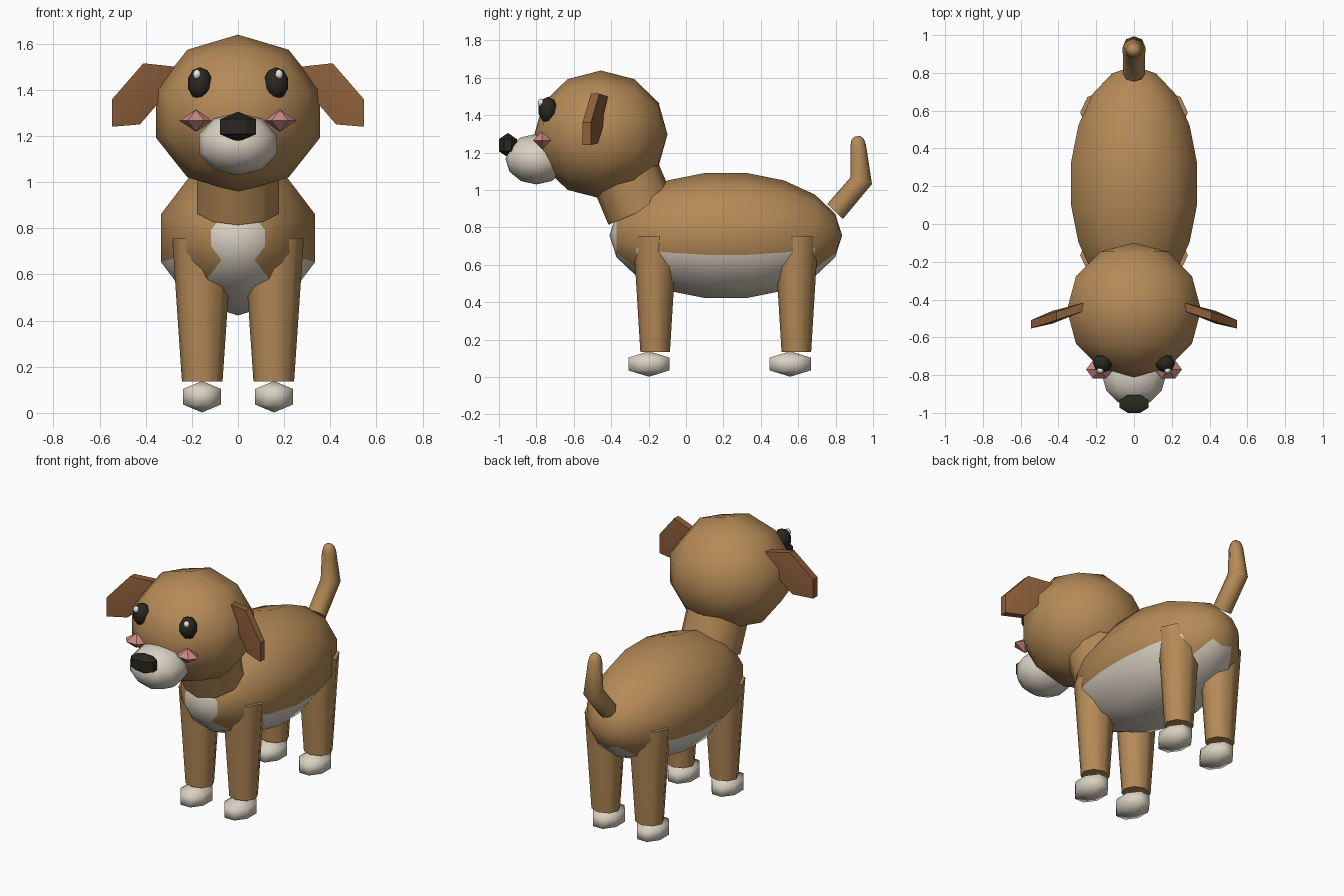
import bpy, bmesh, math
from mathutils import Matrix, Vector

if "Cube" in bpy.data.objects:
    bpy.data.objects.remove(bpy.data.objects["Cube"])


def material(name, rgb):
    m = bpy.data.materials.new(name)
    m.diffuse_color = (*rgb, 1)
    m.use_nodes = True
    m.node_tree.nodes["Principled BSDF"].inputs["Base Color"].default_value = m.diffuse_color
    return m


TAN = material("tan_fur", (0.46, 0.255, 0.095))
BROWN = material("brown_ear", (0.27, 0.115, 0.042))
CREAM = material("cream_fur", (0.70, 0.64, 0.54))
BLACK = material("black", (0.022, 0.021, 0.014))
PINK = material("pink_cheek", (0.58, 0.24, 0.22))
WHITE = material("eye_highlight", (0.85, 0.85, 0.82))


def finish(name, bm, mats, angle=60, rule=None):
    bmesh.ops.recalc_face_normals(bm, faces=bm.faces)
    if rule:
        for f in bm.faces:
            f.material_index = rule(f.calc_center_median())
    me = bpy.data.meshes.new(name)
    bm.to_mesh(me)
    bm.free()
    for m in mats:
        me.materials.append(m)
    ob = bpy.data.objects.new(name, me)
    bpy.context.collection.objects.link(ob)
    bpy.ops.object.select_all(action='DESELECT')
    ob.select_set(True)
    bpy.context.view_layer.objects.active = ob
    bpy.ops.object.shade_smooth_by_angle(angle=math.radians(angle))
    return ob


def ball(name, mats, loc, radii, seg, rings, pole='Z', turn=0.0, angle=60, rule=None):
    """Low-poly sphere with its pole along Z or Y."""
    bm = bmesh.new()
    bmesh.ops.create_uvsphere(bm, u_segments=seg, v_segments=rings, radius=1)
    rot = Matrix.Rotation(turn, 4, 'Z')
    if pole == 'Y':
        rot = Matrix.Rotation(math.pi / 2, 4, 'X') @ rot
    bm.transform(Matrix.Translation(loc) @ Matrix.Diagonal((*radii, 1)) @ rot)
    return finish(name, bm, mats, angle, rule)


def tube(name, mats, loc, r1, r2, depth, seg, tilt=0.0, flat=1.0):
    """Tapered cylinder starting at loc."""
    bm = bmesh.new()
    bmesh.ops.create_cone(bm, cap_ends=True, segments=seg, radius1=r1, radius2=r2, depth=depth)
    bm.transform(Matrix.Translation(loc) @ Matrix.Rotation(tilt, 4, 'X')
                 @ Matrix.Diagonal((1, flat, 1, 1)) @ Matrix.Translation((0, 0, depth / 2)))
    return finish(name, bm, mats)


# body with cream belly and chest
ball("body", [TAN, CREAM], (0, 0.213, 0.757), (0.357, 0.622, 0.34), 10, 9, 'Y', angle=80,
     rule=lambda c: int(c.z < 0.64 or c.y < -0.35))

# neck, head, muzzle, nose
tube("neck", [TAN], (0, -0.242, 0.887), 0.187, 0.187, 0.3, 10, tilt=0.40)
ball("head", [TAN], (0, -0.455, 1.297), (0.373, 0.356, 0.342), 10, 6, 'Y', angle=80)
ball("muzzle", [CREAM], (0, -0.80, 1.165), (0.178, 0.165, 0.135), 10, 6, 'Y')
ball("nose", [BLACK], (0, -0.952, 1.24), (0.0975, 0.06, 0.065), 8, 3, turn=math.pi / 8, angle=30)

# ear outline (x, z)
EAR = [(0.27, 1.50), (0.41, 1.515), (0.545, 1.36), (0.545, 1.24), (0.425, 1.25), (0.33, 1.36)]


def ear(name, side):
    bm = bmesh.new()
    rims = []
    for t in (-1, 1):
        ring = [bm.verts.new((side * x, -0.45 - 0.33 * (x - 0.3) + t * 0.022, z)) for x, z in EAR]
        mid = bm.verts.new((side * 0.43, -0.493 + t * 0.034, 1.385))
        for i in range(6):
            bm.faces.new((ring[i], ring[(i + 1) % 6], mid))
        rims.append(ring)
    a, b = rims
    for i in range(6):
        j = (i + 1) % 6
        bm.faces.new((a[i], a[j], b[j], b[i]))
    finish(name, bm, [BROWN], 35)


for side, s in (("left", 1), ("right", -1)):
    # face details
    ear(f"{side}_ear", s)
    ball(f"{side}_eye", [BLACK], (s * 0.165, -0.738, 1.428), (0.055, 0.052, 0.07), 8, 5)
    ball(f"{side}_eye_highlight", [WHITE], (s * 0.178, -0.775, 1.467), (0.02, 0.018, 0.022), 6, 4)
    ball(f"{side}_cheek", [PINK], (s * 0.182, -0.77, 1.266), (0.072, 0.055, 0.047), 6, 2,
         turn=math.pi / 6, angle=30)
    # legs and paws
    for end, y in (("front", -0.165), ("back", 0.59)):
        tube(f"{end}_{side}_leg", [TAN], (s * 0.155, y, 0.135), 0.088, 0.13, 0.62, 8, flat=0.9)
        ball(f"{end}_{side}_paw", [CREAM], (s * 0.156, y - 0.033, 0.07), (0.102, 0.138, 0.068),
             8, 3, turn=math.pi / 8, angle=70)

# tail: rings of (y, z, radius, lean in degrees)
bm = bmesh.new()
prev = None
for y, z, r, lean in [(0.797, 0.885, 0.058, 43), (0.937, 1.05, 0.06, 17), (0.92, 1.24, 0.042, -5),
                      (0.918, 1.272, 0.032, -5), (0.917, 1.288, 0.014, -5)]:
    u = Vector((0, math.cos(math.radians(lean)), -math.sin(math.radians(lean))))
    ring = []
    for k in range(8):
        a = math.tau * k / 8
        ring.append(bm.verts.new(Vector((r * math.sin(a), y, z)) + u * r * math.cos(a)))
    if prev:
        for k in range(8):
            n = (k + 1) % 8
            bm.faces.new((prev[k], prev[n], ring[n], ring[k]))
    else:
        bm.faces.new(ring)
    prev = ring
bm.faces.new(prev)
finish("tail", bm, [TAN])
